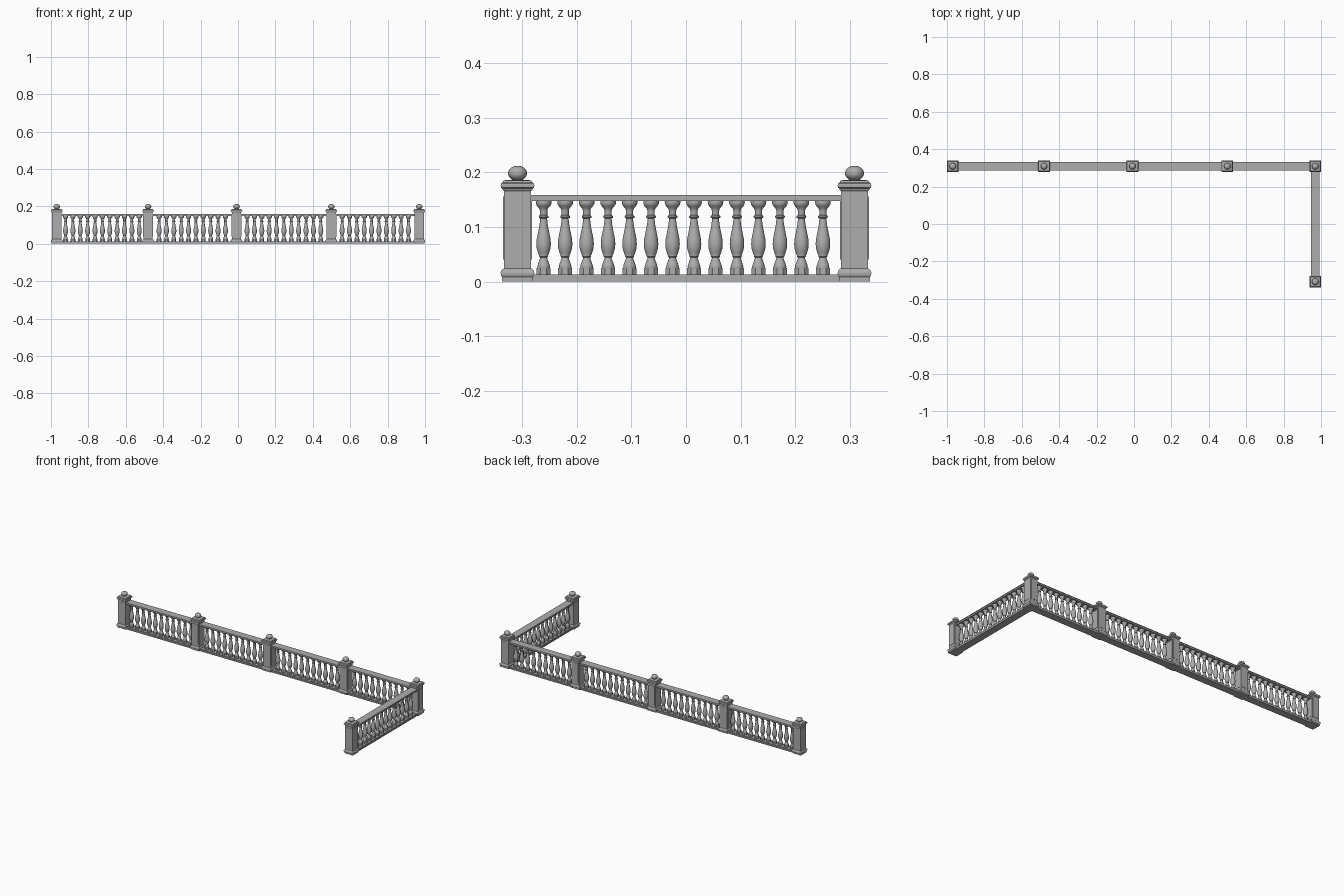
import bpy, bmesh, math

cube = bpy.data.objects.get("Cube")
if cube:
    bpy.data.objects.remove(cube, do_unlink=True)

stone = bpy.data.materials.new("grey stone")
stone.use_nodes = True
stone.diffuse_color = (0.42, 0.42, 0.42, 1)
stone.node_tree.nodes["Principled BSDF"].inputs["Base Color"].default_value = (0.42, 0.42, 0.42, 1)


def lathe(bm, profile, sides):
    """Closed solid from (half width, z) points; sides lie square to the axes."""
    grow = 1 / math.cos(math.pi / sides) if sides <= 8 else 1
    rings = []
    for r, z in profile:
        angles = [(i + 0.5) * math.tau / sides for i in range(sides)]
        rings.append([bm.verts.new((r * grow * math.cos(a), r * grow * math.sin(a), z)) for a in angles])
    for low, high in zip(rings, rings[1:]):
        for i in range(sides):
            j = (i + 1) % sides
            bm.faces.new((low[i], low[j], high[j], high[i]))
    bm.faces.new(rings[0][::-1])
    bm.faces.new(rings[-1])


def box(bm, x, y, z):
    """Box from three (low, high) ranges."""
    made = bmesh.ops.create_cube(bm, size=1)["verts"]
    for v in made:
        v.co = [(a + b) / 2 + c * (b - a) for c, (a, b) in zip(v.co, (x, y, z))]


def finish(bm, name):
    mesh = bpy.data.meshes.new(name)
    bmesh.ops.recalc_face_normals(bm, faces=bm.faces)
    bm.to_mesh(mesh)
    bm.free()
    mesh.materials.append(stone)
    return mesh


def place(mesh, name, x=0, y=0, smooth=False):
    ob = bpy.data.objects.new(name, mesh)
    bpy.context.collection.objects.link(ob)
    ob.location = (x, y, 0)
    if smooth and not mesh.get("smoothed"):
        bpy.ops.object.select_all(action="DESELECT")
        ob.select_set(True)
        bpy.context.view_layer.objects.active = ob
        bpy.ops.object.shade_smooth_by_angle(angle=math.radians(35))
        mesh["smoothed"] = True
    return ob


END_X, END_Y, SHAFT = 0.969, 0.309, 0.025

# Post: plinth, rounded base moulding, shaft, moulded cap
bm = bmesh.new()
lathe(bm, [(.028, 0), (.028, .008), (.030, .010), (.031, .015), (.030, .020),
           (.027, .023), (SHAFT, .024), (SHAFT, .166), (.027, .168), (.028, .171),
           (.030, .172), (.031, .176), (.030, .180), (.027, .182), (.026, .185),
           (.020, .186)], 4)
# Raised panels on the shaft faces
w, t = .019, SHAFT + .0015
box(bm, (-w, w), (-t, t), (.04, .156))
box(bm, (-t, t), (-w, w), (.04, .156))
post = finish(bm, "post")

# Slightly flattened ball finial
bm = bmesh.new()
lathe(bm, [(.010, .185), (.010, .188)], 24)
ball = bmesh.ops.create_uvsphere(bm, u_segments=24, v_segments=14, radius=.0175)["verts"]
for v in ball:
    v.co.z = v.co.z * .79 + .1985
finial = finish(bm, "finial")

# Turned baluster with an octagonal foot
bm = bmesh.new()
lathe(bm, [(.0128, .012), (.0128, .025)], 8)
lathe(bm, [(.0115, .025), (.0118, .028), (.0108, .031), (.0095, .035), (.0072, .041),
           (.0065, .044), (.0085, .046), (.0085, .048), (.0105, .053), (.0128, .061),
           (.0135, .069), (.0128, .078), (.0108, .088), (.0085, .099), (.0070, .109),
           (.0065, .116), (.0088, .117), (.0090, .120), (.0068, .122), (.0068, .130),
           (.0080, .134), (.0110, .137), (.0130, .140), (.0142, .142), (.0145, .146),
           (.0140, .150)], 20)
baluster = finish(bm, "baluster")


def rails(name, x, y):
    """Stepped top and bottom rails along the longer of the two ranges."""
    for part, layers in (("bottom_rail", [(0, .007, 0), (.007, .013, .002)]),
                         ("top_rail", [(.148, .156, .002), (.156, .159, 0)])):
        bm = bmesh.new()
        for low, high, inset in layers:
            box(bm, (x[0] + inset, x[1] - inset), (y[0] + inset, y[1] - inset), (low, high))
        place(finish(bm, name + part), name + part)


# Rails of the long run and the return run
HALF = .0225
rails("long_", (-END_X, END_X), (END_Y - HALF, END_Y + HALF))
rails("return_", (END_X - HALF, END_X + HALF), (-END_Y, END_Y - HALF))

# Posts with their finials
post_x = [-END_X, -.481, -.008, .499, END_X]
for x, y in [(x, END_Y) for x in post_x] + [(END_X, -END_Y)]:
    place(post, "post", x, y, True)
    place(finial, "post_finial", x, y, True)

# Balusters spread evenly between neighbouring posts
STEP = .0394
for a, b, count in zip(post_x, post_x[1:], (11, 10, 11, 10)):
    for i in range(count):
        place(baluster, "baluster", (a + b) / 2 + (i - (count - 1) / 2) * STEP, END_Y, True)
for i in range(14):
    place(baluster, "return_baluster", END_X, (i - 6.5) * STEP - .005, True)
